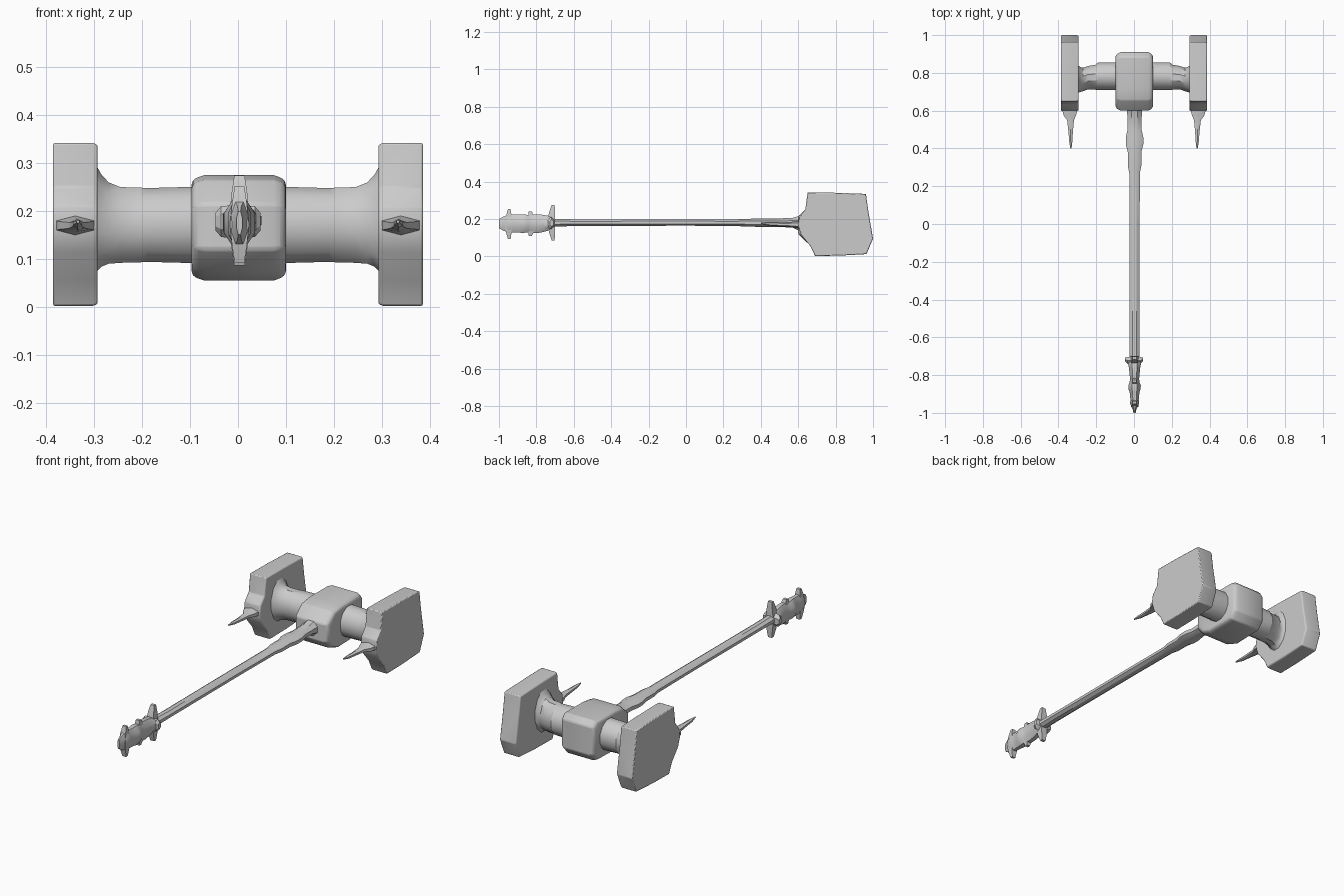
import bpy, bmesh, math

def finish(bm, name, bevel=0.0, mirror=False):
    bmesh.ops.recalc_face_normals(bm, faces=bm.faces)
    me = bpy.data.meshes.new(name)
    bm.to_mesh(me)
    bm.free()
    ob = bpy.data.objects.new(name, me)
    bpy.context.collection.objects.link(ob)
    if bevel:
        m = ob.modifiers.new("bevel", 'BEVEL')
        m.width, m.segments, m.limit_method = bevel, 2, 'ANGLE'
    if mirror:
        m = ob.modifiers.new("mirror", 'MIRROR')
        m.use_mirror_merge = False
    bpy.ops.object.select_all(action='DESELECT')
    ob.select_set(True)
    bpy.context.view_layer.objects.active = ob
    bpy.ops.object.shade_smooth_by_angle(angle=math.radians(32))
    return ob

def skin(bm, rings):
    loops = [[bm.verts.new(p) for p in r] for r in rings]
    n = len(loops[0])
    for a, b in zip(loops, loops[1:]):
        for i in range(n):
            j = (i + 1) % n
            bm.faces.new((a[i], a[j], b[j], b[i]))
    bm.faces.new(loops[0])
    bm.faces.new(loops[-1])

def loft(name, axis, stations, n=8, **kw):
    """stations: (position, centre_a, half_a, centre_z, half_z); flat-sided section"""
    k = 1 / math.cos(math.pi / n)
    rings = []
    for p, ca, ha, cz, hz in stations:
        ring = []
        for i in range(n):
            t = 2 * math.pi * (i + 0.5) / n
            a, z = ca + ha * k * math.cos(t), cz + hz * k * math.sin(t)
            ring.append((p, a, z) if axis == 'x' else (a, p, z))
        rings.append(ring)
    bm = bmesh.new()
    skin(bm, rings)
    return finish(bm, name, **kw)

def slab(name, profile, xs, **kw):
    """yz profile swept over x; xs: (x, scale about the profile middle)"""
    my = (min(p[0] for p in profile) + max(p[0] for p in profile)) / 2
    mz = (min(p[1] for p in profile) + max(p[1] for p in profile)) / 2
    bm = bmesh.new()
    skin(bm, [[(x, my + (y - my) * s, mz + (z - mz) * s) for y, z in profile] for x, s in xs])
    return finish(bm, name, **kw)

# striking plates at both ends of the head
plate = [(0.65, 0.342), (0.80, 0.34), (0.962, 0.334), (0.975, 0.24), (1.0, 0.095),
         (0.965, 0.012), (0.82, 0.004), (0.69, 0.002), (0.665, 0.055), (0.615, 0.115),
         (0.598, 0.165), (0.605, 0.21), (0.638, 0.25)]
slab("striking_plate", plate, [(0.293, 0.98), (0.303, 1.0), (0.386, 1.0)],
     bevel=0.004, mirror=True)

# stepped barrels between the plates and the centre block
loft("head_barrel", 'x', [
    (0.08, 0.782, 0.073, 0.171, 0.08), (0.19, 0.782, 0.073, 0.171, 0.077),
    (0.205, 0.777, 0.066, 0.171, 0.078), (0.245, 0.774, 0.062, 0.171, 0.079),
    (0.27, 0.765, 0.062, 0.175, 0.085), (0.285, 0.765, 0.066, 0.180, 0.096),
    (0.302, 0.768, 0.078, 0.187, 0.12)], n=12, mirror=True)

# centre block
block = [(0.60, 0.12), (0.60, 0.215), (0.655, 0.265), (0.72, 0.275), (0.885, 0.275),
         (0.91, 0.25), (0.91, 0.10), (0.875, 0.06), (0.70, 0.055), (0.645, 0.075)]
slab("centre_block", block, [(-0.097, 0.86), (-0.09, 0.94), (-0.07, 1.0), (0.075, 1.0),
                             (0.093, 0.94), (0.10, 0.86)], bevel=0.01)

# thin spikes on the plates
loft("plate_spike", 'y', [
    (0.65, 0.34, 0.043, 0.17, 0.022), (0.60, 0.34, 0.039, 0.17, 0.017),
    (0.575, 0.34, 0.033, 0.17, 0.014), (0.55, 0.336, 0.018, 0.17, 0.011),
    (0.48, 0.335, 0.011, 0.172, 0.009), (0.44, 0.335, 0.009, 0.174, 0.008),
    (0.40, 0.334, 0.003, 0.178, 0.003)], n=6, mirror=True)

# long shaft with swollen neck
C = 0.003
loft("shaft", 'y', [
    (-0.74, C, 0.026, 0.18, 0.022), (-0.60, C, 0.026, 0.18, 0.018),
    (0.0, C, 0.027, 0.181, 0.017), (0.27, C, 0.028, 0.18, 0.018),
    (0.31, C, 0.036, 0.18, 0.020), (0.38, C, 0.036, 0.18, 0.022),
    (0.42, C, 0.046, 0.18, 0.022), (0.46, C, 0.046, 0.18, 0.022),
    (0.50, C, 0.037, 0.18, 0.023), (0.57, C, 0.038, 0.18, 0.026),
    (0.62, C, 0.042, 0.175, 0.045)])

# ringed grip at the butt end, taller than wide
loft("grip", 'y', [
    (-0.70, C, 0.025, 0.178, 0.024), (-0.73, C, 0.036, 0.178, 0.038),
    (-0.76, C, 0.030, 0.176, 0.045), (-0.79, C, 0.027, 0.175, 0.050),
    (-0.82, C, 0.024, 0.175, 0.050), (-0.84, C, 0.027, 0.175, 0.045),
    (-0.855, C, 0.033, 0.175, 0.048), (-0.875, C, 0.032, 0.175, 0.050),
    (-0.89, C, 0.026, 0.175, 0.048), (-0.93, C, 0.022, 0.175, 0.048),
    (-0.95, C, 0.024, 0.175, 0.050), (-0.965, C, 0.018, 0.175, 0.042),
    (-0.98, C, 0.010, 0.175, 0.036), (-1.0, C, 0.006, 0.175, 0.024)])

# guard and grip fins sticking out above and below the grip
def fin(name, y0, y1, hx, cz, hz, lean):
    bm = bmesh.new()
    ym, w = (y0 + y1) / 2, (y1 - y0) / 2
    rings = []
    for s, f, g in ((-1, 0.5, 0.35), (-0.6, 0.75, 0.7), (0, 1, 1), (0.6, 0.75, 0.7), (1, 0.5, 0.35)):
        off = lean * abs(s)
        rings.append([(C + sx * hx * f, ym + sy * w * g + off, cz + s * hz)
                      for sx, sy in ((-1, -1), (1, -1), (1, 1), (-1, 1))])
    skin(bm, rings)
    finish(bm, name)

fin("guard_fin", -0.745, -0.70, 0.022, 0.180, 0.094, 0.012)
fin("middle_fin", -0.845, -0.80, 0.020, 0.175, 0.066, -0.01)
fin("butt_fin", -0.97, -0.93, 0.020, 0.172, 0.080, 0.005)

# side studs of the guard
loft("guard_stud", 'x', [(0.0, -0.722, 0.020, 0.178, 0.030), (0.035, -0.722, 0.018, 0.178, 0.028),
                         (0.047, -0.718, 0.010, 0.178, 0.016)], n=6, mirror=True)
